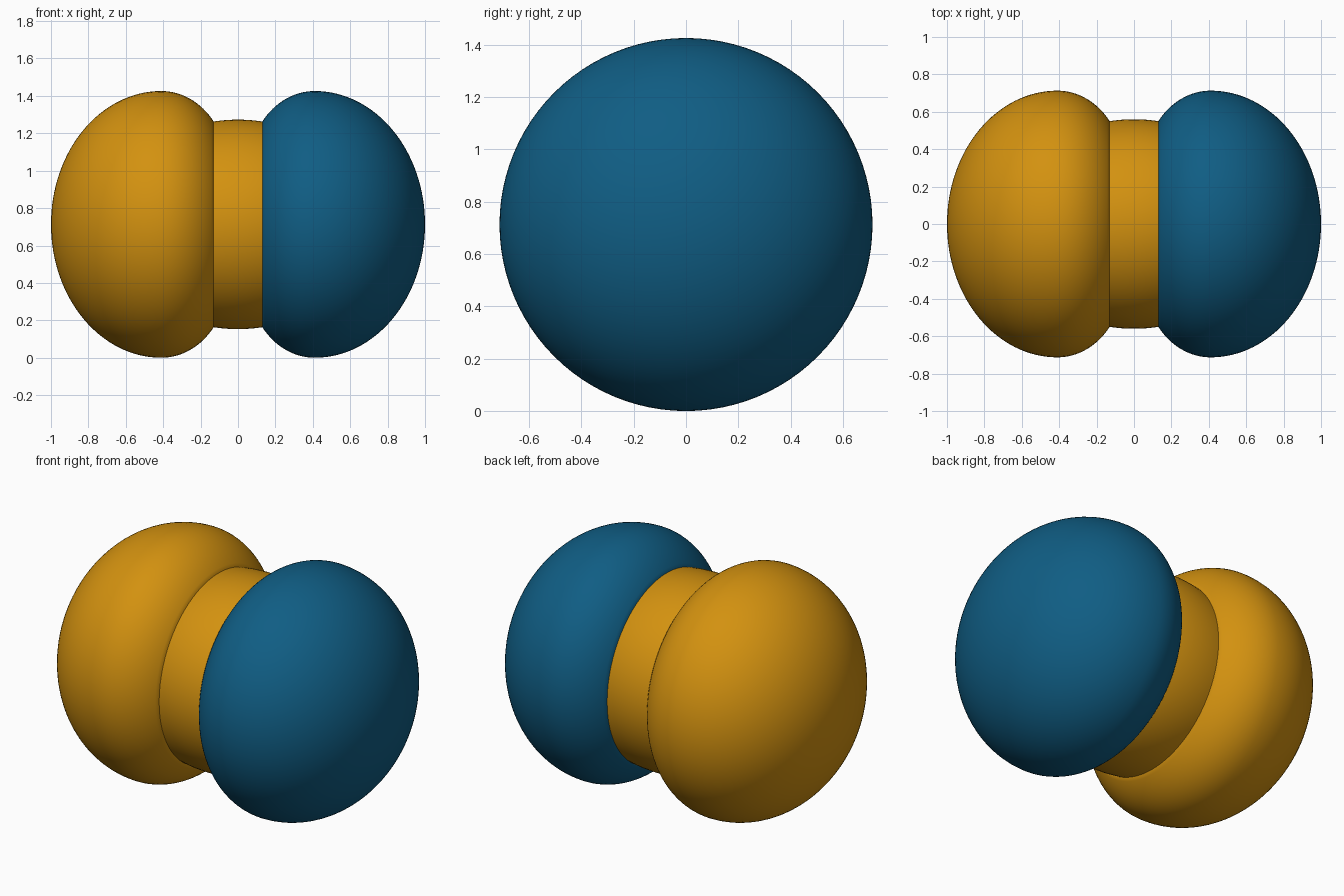
import bpy, bmesh
from math import sin, cos, pi, asin, radians
from mathutils import Matrix

cube = bpy.data.objects.get("Cube")
if cube:
    bpy.data.objects.remove(cube)

RADIUS = 0.713      # widest radius of the lobes
SEGMENTS = 96


def material(name, rgb):
    mat = bpy.data.materials.new(name)
    mat.use_nodes = True
    color = (*rgb, 1)
    mat.diffuse_color = color
    mat.node_tree.nodes["Principled BSDF"].inputs["Base Color"].default_value = color
    return mat


def lathe(name, profile, mat, mirror=False):
    """Spin a profile of (x, radius) points about the x axis."""
    bm = bmesh.new()
    verts = [bm.verts.new((x, 0, r)) for x, r in profile]
    edges = [bm.edges.new(pair) for pair in zip(verts, verts[1:])]
    bmesh.ops.spin(bm, geom=verts + edges, cent=(0, 0, 0), axis=(1, 0, 0),
                   angle=2 * pi, steps=SEGMENTS)
    bmesh.ops.remove_doubles(bm, verts=bm.verts, dist=1e-5)
    if mirror:
        bmesh.ops.transform(bm, matrix=Matrix.Scale(-1, 4, (1, 0, 0)), verts=bm.verts)
    bmesh.ops.recalc_face_normals(bm, faces=bm.faces)
    mesh = bpy.data.meshes.new(name)
    bm.to_mesh(mesh)
    bm.free()
    mesh.materials.append(mat)
    obj = bpy.data.objects.new(name, mesh)
    bpy.context.collection.objects.link(obj)
    obj.location.z = RADIUS
    bpy.ops.object.select_all(action="DESELECT")
    obj.select_set(True)
    bpy.context.view_layer.objects.active = obj
    bpy.ops.object.shade_smooth_by_angle(angle=radians(40))
    return obj


amber = material("amber", (0.65, 0.285, 0.005))
blue = material("deep blue", (0.005, 0.11, 0.23))

# Lobe profile: elliptical outer dome, then a rounded shoulder to the flat inner face
WIDEST, INNER, INNER_R = 0.41, 0.13, 0.55
dome = [(WIDEST + (1 - WIDEST) * cos(t), RADIUS * sin(t))
        for t in (i / 32 * pi / 2 for i in range(33))]
ring = 0.30
height = RADIUS - ring
end = pi / 2 - asin((INNER_R - ring) / height)
depth = (WIDEST - INNER) / sin(end)
shoulder = [(WIDEST - depth * sin(t), ring + height * cos(t))
            for t in (i / 16 * end for i in range(1, 17))]
lobe = dome + shoulder + [(INNER, 0)]

lathe("left_lobe", lobe, blue)
lathe("right_lobe", lobe, amber, mirror=True)

# Neck: slightly barrelled band between the lobes
neck = [(x, 0.56 - 0.6 * x * x) for x in (INNER * i / 8 for i in range(-8, 9))]
lathe("neck", neck, amber)
